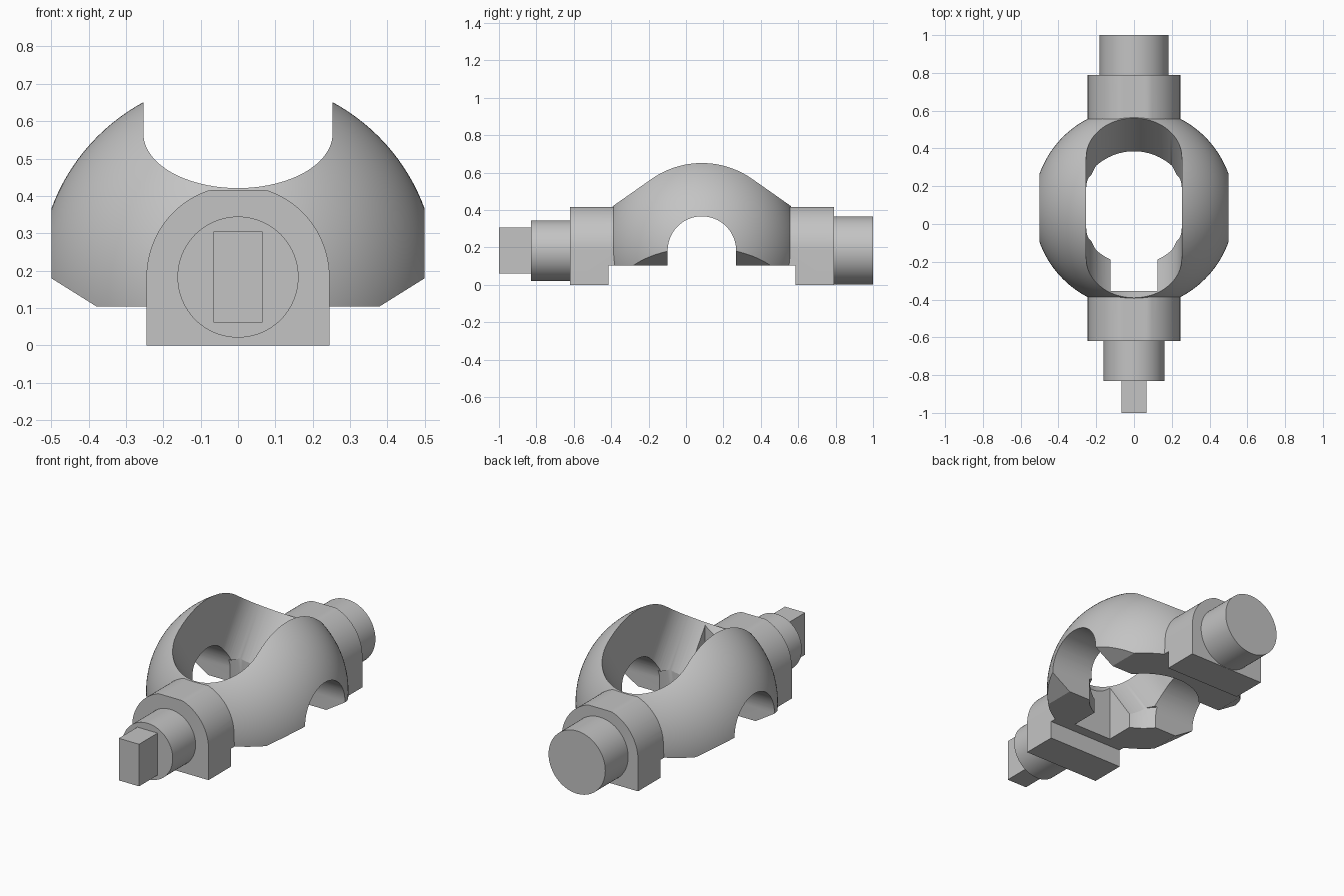
import bpy, bmesh, math
from mathutils import Matrix, Vector

if "Cube" in bpy.data.objects:
    bpy.data.objects.remove(bpy.data.objects["Cube"], do_unlink=True)

# All parts are laid out around the centre of the housing ball
CENTRE = Vector((0, 0.085, 0.183))
BALL_R = 0.532
FLOOR = -0.183
UNDERSIDE = -0.079
SLOT_R = 0.253
TILT = math.radians(35)

steel = bpy.data.materials.new("grey_steel")
steel.use_nodes = True
steel.diffuse_color = (0.55, 0.55, 0.55, 1)
steel.node_tree.nodes["Principled BSDF"].inputs["Base Color"].default_value = (0.55, 0.55, 0.55, 1)


def add_object(name, bm):
    bmesh.ops.recalc_face_normals(bm, faces=bm.faces[:])
    mesh = bpy.data.meshes.new(name)
    bm.to_mesh(mesh)
    bm.free()
    mesh.materials.append(steel)
    obj = bpy.data.objects.new(name, mesh)
    obj.location = CENTRE
    bpy.context.collection.objects.link(obj)
    return obj


def prism(name, profile, axis, start, end):
    """Extrude a flat profile along one axis."""
    place = {"X": lambda u, v, w: (w, u, v),
             "Y": lambda u, v, w: (u, w, v),
             "Z": lambda u, v, w: (u, v, w)}[axis]
    bm = bmesh.new()
    a = [bm.verts.new(place(u, v, start)) for u, v in profile]
    b = [bm.verts.new(place(u, v, end)) for u, v in profile]
    bm.faces.new(a)
    bm.faces.new(b)
    n = len(profile)
    for i in range(n):
        j = (i + 1) % n
        bm.faces.new((a[i], a[j], b[j], b[i]))
    return add_object(name, bm)


def circle(r, n=96):
    return [(r * math.cos(math.tau * i / n), r * math.sin(math.tau * i / n)) for i in range(n)]


def rect(u0, v0, u1, v1):
    return [(u0, v0), (u1, v0), (u1, v1), (u0, v1)]


def arch(r, bottom, top, n=48):
    pts = [(r * math.cos(math.pi * i / n), min(top, r * math.sin(math.pi * i / n)))
           for i in range(n + 1)]
    return pts + [(-r, bottom), (r, bottom)]


def swung_slot(name, reach):
    """Hull of a round cutter tilted forward and back."""
    bm = bmesh.new()
    for side in (-1, 1):
        turn = Matrix.Rotation(side * TILT, 3, "X")
        for u, v in circle(SLOT_R):
            for w in (0, reach):
                bm.verts.new(turn @ Vector((u, v, w)))
    hull = bmesh.ops.convex_hull(bm, input=bm.verts[:])
    inside = {e for e in hull["geom_interior"] if isinstance(e, bmesh.types.BMVert)}
    bmesh.ops.delete(bm, geom=list(inside), context="VERTS")
    return add_object(name, bm)


def select_only(obj):
    bpy.ops.object.select_all(action="DESELECT")
    obj.select_set(True)
    bpy.context.view_layer.objects.active = obj


def combine(target, tool, operation="DIFFERENCE"):
    bpy.context.view_layer.update()
    select_only(target)
    mod = target.modifiers.new(operation.lower(), "BOOLEAN")
    mod.operation = operation
    mod.solver = "EXACT"
    mod.use_hole_tolerant = True
    mod.object = tool
    bpy.ops.object.modifier_apply(modifier=mod.name)
    bpy.data.objects.remove(tool, do_unlink=True)


# Housing ball
bm = bmesh.new()
bmesh.ops.create_uvsphere(bm, u_segments=128, v_segments=64, radius=BALL_R)
housing = add_object("housing", bm)

# Collars at both ends, flattened on top
for side in (-1, 1):
    combine(housing, prism("collar", arch(0.245, FLOOR, 0.233), "Y", side * 0.3, side * 0.705), "UNION")

# Flat underside between the collar feet, and slanted lower flanks
combine(housing, prism("underside_cut", rect(-0.5, -0.8, 0.5, UNDERSIDE), "X", -0.8, 0.8))
for side in (-1, 1):
    flank = [(side * 0.62, 0.072), (side * 0.30, -0.128), (side * 0.62, -0.128)]
    combine(housing, prism("flank_cut", flank, "Y", -0.7, 0.7))

# Side windows, round bottom opening, inner front notch and top slot
combine(housing, prism("windows", arch(0.183, -0.5, 1), "X", -0.8, 0.8))
combine(housing, prism("bottom_hole", circle(0.3), "Z", -0.55, 0.05))
combine(housing, prism("notch", rect(-0.125, -0.44, 0.125, -0.1), "Z", -0.6, 0.25))
combine(housing, swung_slot("top_slot", 0.8))

# Shafts
front_shaft = prism("front_shaft", circle(0.162), "Y", -0.915, -0.70)
back_shaft = prism("back_shaft", circle(0.182), "Y", 0.70, 0.915)
prism("drive_tang", rect(-0.065, -0.122, 0.065, 0.122), "Y", -1.085, -0.91)

# Smooth the round surfaces, keep the machined edges sharp
for obj in (housing, front_shaft, back_shaft):
    select_only(obj)
    bpy.ops.object.shade_smooth_by_angle(angle=math.radians(25))
